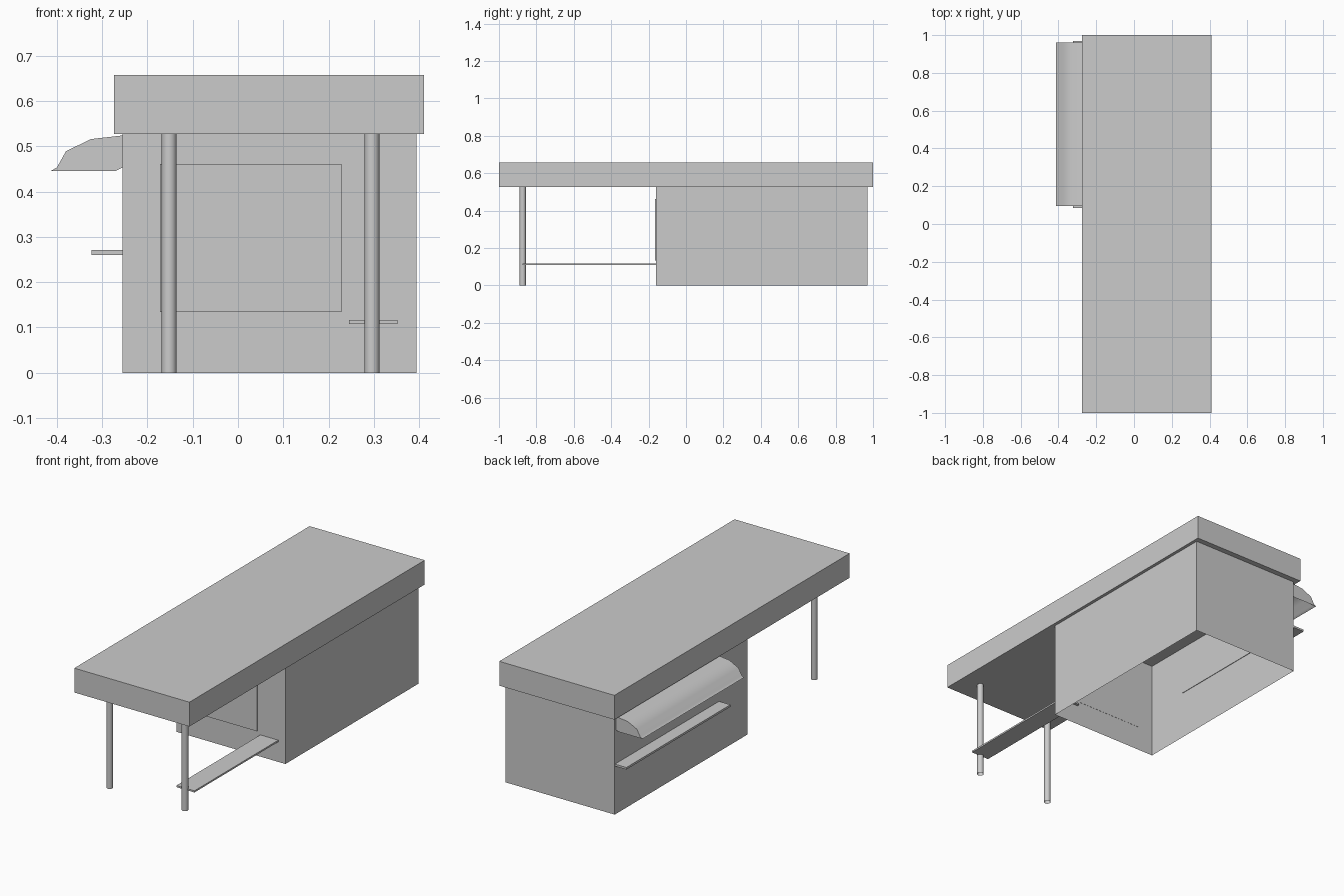
import bpy
import bmesh

if "Cube" in bpy.data.objects:
    bpy.data.objects.remove(bpy.data.objects["Cube"], do_unlink=True)

# One plain grey for everything
grey = bpy.data.materials.new("plain_grey")
grey.use_nodes = True
colour = (0.6, 0.6, 0.6, 1)
grey.diffuse_color = colour
grey.node_tree.nodes["Principled BSDF"].inputs["Base Color"].default_value = colour


def finish(name, bm):
    mesh = bpy.data.meshes.new(name)
    bm.to_mesh(mesh)
    bm.free()
    mesh.materials.append(grey)
    obj = bpy.data.objects.new(name, mesh)
    bpy.context.collection.objects.link(obj)
    return obj


def smooth(obj, angle):
    bpy.ops.object.select_all(action="DESELECT")
    obj.select_set(True)
    bpy.context.view_layer.objects.active = obj
    bpy.ops.object.shade_smooth_by_angle(angle=angle)


def box(name, xs, ys, zs, walls_only=False):
    bm = bmesh.new()
    bmesh.ops.create_cube(bm, size=1)
    for v in bm.verts:
        v.co = [lo + (c + 0.5) * (hi - lo) for c, (lo, hi) in zip(v.co, (xs, ys, zs))]
    if walls_only:
        bm.normal_update()
        ends = [f for f in bm.faces if abs(f.normal.z) > 0.5]
        bmesh.ops.delete(bm, geom=ends, context="FACES_ONLY")
    return finish(name, bm)


# Flat slab roof over an enclosed room with no floor
box("roof", (-0.274, 0.411), (-1, 1), (0.527, 0.658))
box("room_walls", (-0.255, 0.394), (-0.16, 0.97), (0, 0.527), walls_only=True)

# Front panel, porch plank and serving shelf
box("front_panel", (-0.172, 0.228), (-0.166, -0.159), (0.134, 0.461))
box("porch_plank", (0.245, 0.352), (-0.873, -0.145), (0.108, 0.117))
box("serving_shelf", (-0.323, -0.252), (0.084, 0.968), (0.26, 0.271))

# Hollow round porch posts
for name, x in (("right_post", -0.152), ("left_post", 0.296)):
    bm = bmesh.new()
    bmesh.ops.create_cone(bm, cap_ends=False, segments=24,
                          radius1=0.0165, radius2=0.0165, depth=0.527)
    bmesh.ops.translate(bm, verts=bm.verts, vec=(x, -0.873, 0.2635))
    smooth(finish(name, bm), 0.7)

# Curved awning: shell with end caps, open underneath
curve = [(-0.255, 0.524), (-0.325, 0.516), (-0.38, 0.489), (-0.4, 0.453), (-0.413, 0.446)]
underside = [(-0.27, 0.446), (-0.255, 0.453)]
bm = bmesh.new()
near, far = ([bm.verts.new((x, y, z)) for x, z in curve + underside] for y in (0.096, 0.96))
for i in range(len(curve) - 1):
    bm.faces.new((near[i], near[i + 1], far[i + 1], far[i]))
bm.faces.new(near)
bm.faces.new(far)
bmesh.ops.recalc_face_normals(bm, faces=bm.faces)
smooth(finish("awning", bm), 0.7)
